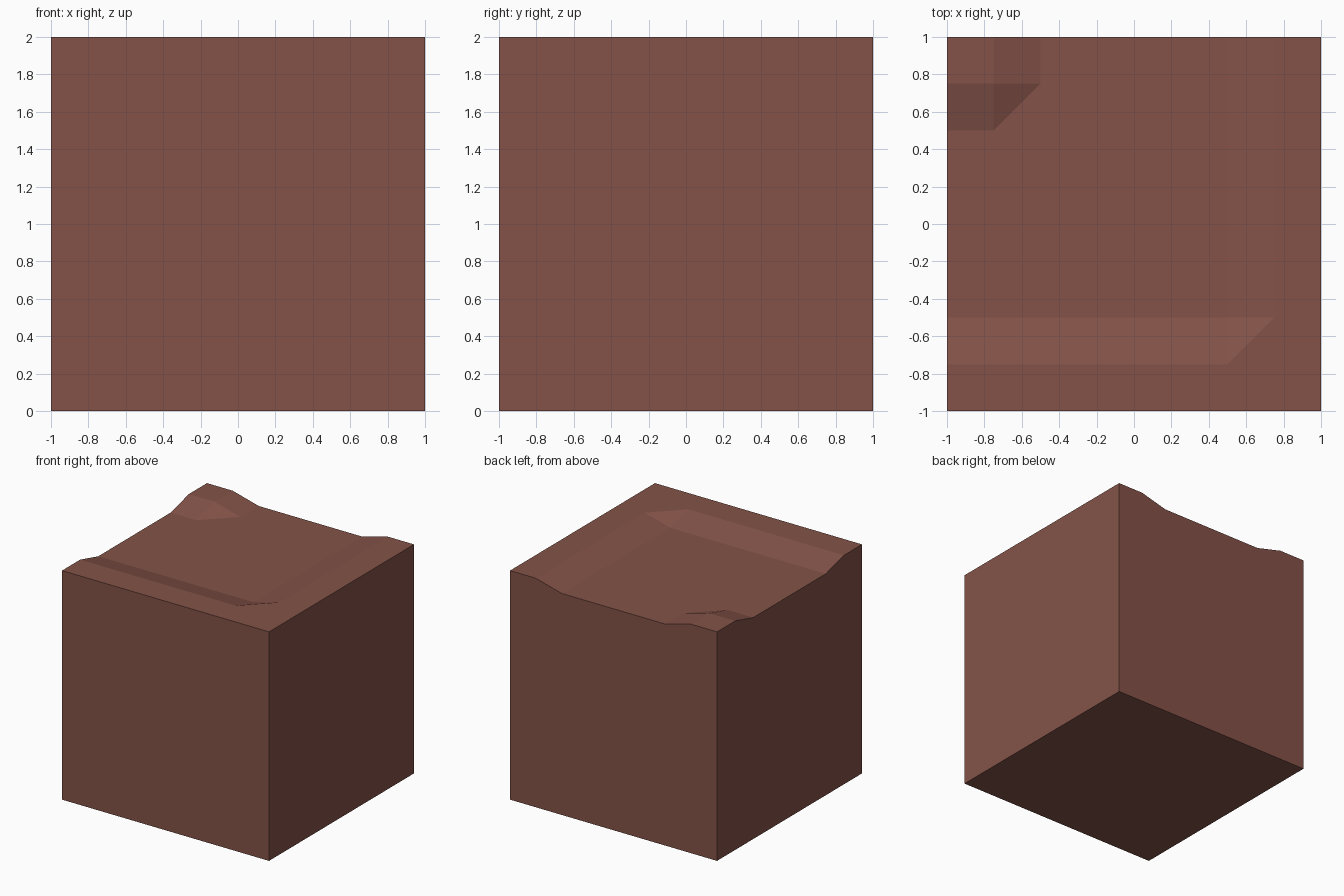
import bpy, bmesh

if "Cube" in bpy.data.objects:
    bpy.data.objects.remove(bpy.data.objects["Cube"])

LOW, HIGH = 1.934, 2.0
STOPS = [-1, -0.75, -0.5, 0.5, 0.75, 1]


def height(x, y):
    # raised rims along the front and right, plus a raised back left corner
    raised = y <= -0.75 or x >= 0.75 or (x <= -0.75 and y >= 0.75)
    return HIGH if raised else LOW


# Earth colour
earth = bpy.data.materials.new("earth brown")
earth.diffuse_color = (0.23, 0.086, 0.065, 1)
earth.use_nodes = True
earth.node_tree.nodes["Principled BSDF"].inputs["Base Color"].default_value = earth.diffuse_color

bm = bmesh.new()

# Top surface: stepped grid, every cell split along the same diagonal
grid = [[bm.verts.new((x, y, height(x, y))) for y in STOPS] for x in STOPS]
n = len(STOPS) - 1
for i in range(n):
    for j in range(n):
        a, b = grid[i][j], grid[i + 1][j]
        c, d = grid[i + 1][j + 1], grid[i][j + 1]
        bm.faces.new((a, b, c))
        bm.faces.new((a, c, d))

# Sides and base: pull the rim down to the ground and close it
rim = [e for e in bm.edges if e.is_boundary]
new = bmesh.ops.extrude_edge_only(bm, edges=rim)["geom"]
for v in new:
    if isinstance(v, bmesh.types.BMVert):
        v.co.z = 0
bmesh.ops.contextual_create(bm, geom=[e for e in bm.edges if e.is_boundary])

# Merge coplanar faces into clean flat panels
bmesh.ops.dissolve_limit(bm, angle_limit=0.01, verts=bm.verts[:], edges=bm.edges[:])
bmesh.ops.recalc_face_normals(bm, faces=bm.faces[:])

mesh = bpy.data.meshes.new("earth_block")
bm.to_mesh(mesh)
bm.free()
mesh.materials.append(earth)
bpy.context.collection.objects.link(bpy.data.objects.new("earth_block", mesh))
